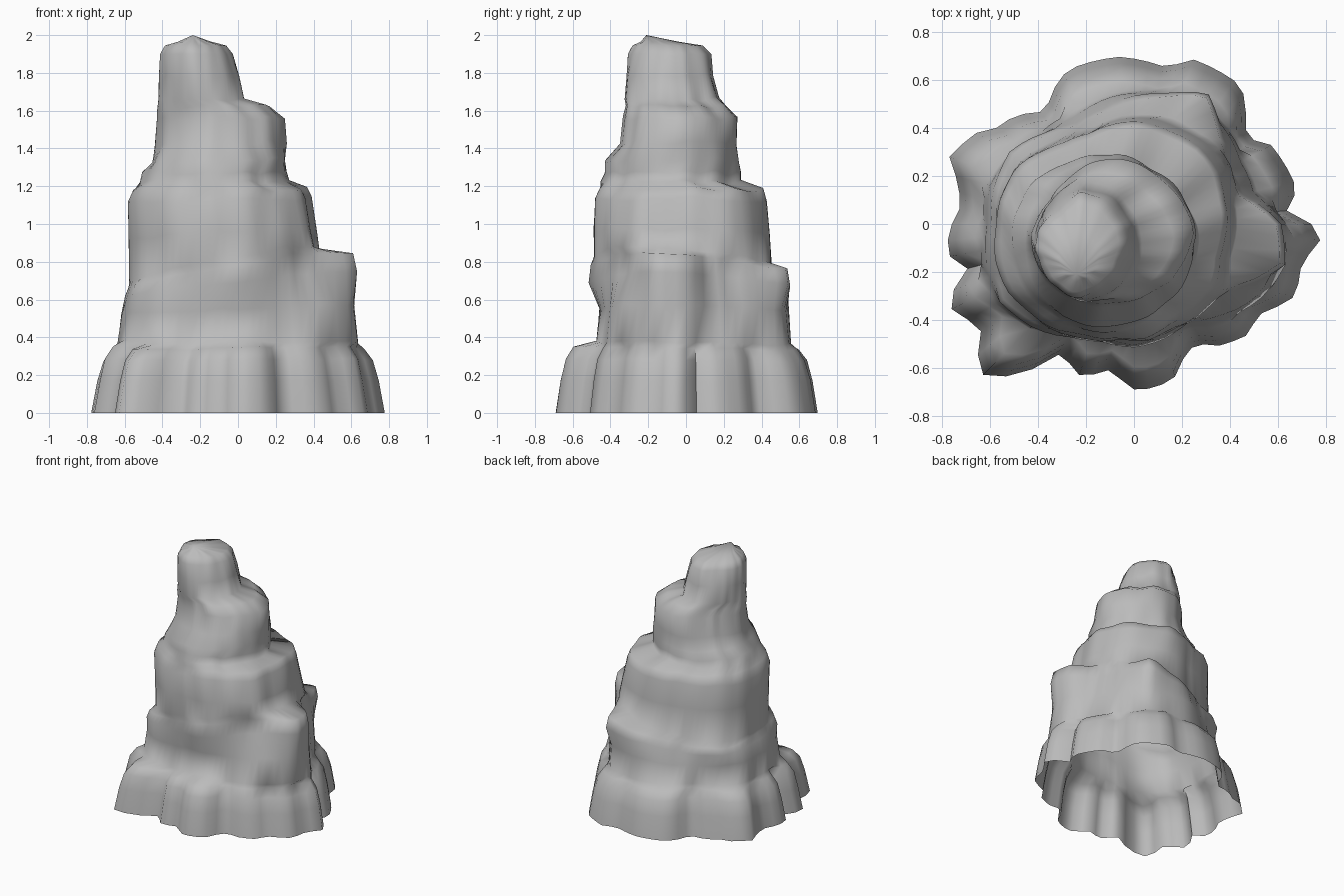
import bpy, bmesh
from math import sin, cos, pi, radians
from mathutils import Vector, noise

default_cube = bpy.data.objects.get("Cube")
if default_cube:
    bpy.data.objects.remove(default_cube, do_unlink=True)

COLUMNS = 72

# Radii in hundredths at equal angles, counter-clockwise from +x
foot = [74, 64, 68, 69, 68, 67, 66, 61, 61, 66, 71, 73,
        73, 73, 73, 69, 67, 68, 69, 70, 70, 70, 70, 69,
        66, 62, 61, 65, 68, 70, 76, 79, 82, 77, 74, 73,
        76, 78, 78, 72, 80, 84, 80, 78, 85, 89, 83, 74,
        63, 64, 67, 65, 62, 65, 69, 69, 68, 66, 60, 57,
        58, 62, 64, 66, 65, 65, 69, 73, 73, 72, 74, 78]
lower = [63, 53, 53, 56, 60, 57, 56, 55, 53, 54, 60, 64,
         63, 66, 66, 62, 53, 48, 47, 47, 49, 55, 61, 65]
ledge = [61, 47, 46, 52, 62, 57, 53, 50, 49, 54, 60, 60,
         59, 61, 65, 60, 54, 51, 52, 50, 47, 46, 52, 65]
middle = [46, 47, 50, 50, 48, 47, 45, 42, 43, 46, 49, 50,
          50, 51, 51, 49, 48, 45, 44, 46, 45, 46, 48, 45]
upper = [37, 36, 36, 37, 39, 42, 42, 40, 38, 37, 35, 35]
bench = [35, 34, 33, 33, 33, 34, 35, 37, 39, 38, 37, 36]
shoulder = [35, 32, 31, 31, 29, 28, 33, 32, 30, 29, 30, 32]
spire = [24, 24, 25, 26, 24, 22, 23, 22, 23, 25, 25, 24]
summit = [19, 19, 21, 22, 18, 18, 19, 19, 20, 22, 19, 18]

# Each level: height, centre x, centre y, outline, scale, height swing
levels = [
    (0, 0, 0, foot, 1, 0),
    (.17, 0, 0, foot, .96, 0),
    (.28, 0, 0, foot, .92, 0),
    (.34, 0, 0, foot, .86, 0),
    (.37, 0, 0, lower, 1, 0),
    (.54, 0, 0, lower, .97, .03),
    (.67, 0, 0, ledge, 1, .07),
    (.745, 0, 0, ledge, .97, .1),
    (.78, -.05, -.02, middle, 1.05, .1),
    (.95, -.06, -.03, middle, 1.03, .03),
    (1.12, -.08, -.03, middle, 1, .01),
    (1.18, -.08, -.03, middle, .95, 0),
    (1.22, -.1, -.08, upper, 1, 0),
    (1.27, -.1, -.07, upper, .97, 0),
    (1.33, -.1, -.05, bench, 1, .01),
    (1.42, -.1, -.05, shoulder, 1.03, .01),
    (1.56, -.1, -.04, shoulder, 1, 0),
    (1.62, -.14, -.06, shoulder, .88, .01),
    (1.66, -.2, -.08, spire, .98, 0),
    (1.78, -.21, -.09, spire, .9, 0),
    (1.9, -.22, -.09, summit, 1, 0),
    (1.945, -.225, -.1, summit, .84, 0),
    (1.965, -.23, -.14, summit, .45, 0),
]


def radius_at(outline, turn):
    """Cyclic blend between neighbouring radii; turn runs from 0 to 1."""
    place = turn * len(outline)
    i = int(place)
    near = outline[i % len(outline)]
    far = outline[(i + 1) % len(outline)]
    return (near + (far - near) * (place - i)) / 100


def ring_points(level):
    height, cx, cy, outline, scale, swing = level
    points = []
    for column in range(COLUMNS):
        turn = column / COLUMNS
        angle = turn * 2 * pi
        direction = Vector((cos(angle), sin(angle), 0))
        # Slight weathering that fades out at the ground
        roughness = noise.noise(direction * 3 + Vector((0, 0, height * 4)))
        weather = min(height, .4) * roughness
        radius = radius_at(outline, turn) * scale + weather * .03
        # Ledges rise toward the buttress on the front left
        lift = swing * cos(angle + .4) + weather * .06 * (height < 1.8)
        points.append(Vector((cx, cy, height + lift)) + direction * radius)
    return points


def build_rock():
    bm = bmesh.new()
    rings = [[bm.verts.new(p) for p in ring_points(level)] for level in levels]
    for low, high in zip(rings, rings[1:]):
        for i in range(COLUMNS):
            j = (i + 1) % COLUMNS
            bm.faces.new((low[i], low[j], high[j], high[i]))
    # Close the peak, leave the underside open
    peak = bm.verts.new((-.24, -.21, 2))
    top = rings[-1]
    for i in range(COLUMNS):
        bm.faces.new((top[i], top[(i + 1) % COLUMNS], peak))
    mesh = bpy.data.meshes.new("rock_spire")
    bm.to_mesh(mesh)
    bm.free()
    return mesh


# Plain grey stone
stone = bpy.data.materials.new("grey_stone")
stone.use_nodes = True
grey = (.5, .5, .5, 1)
stone.diffuse_color = grey
stone.node_tree.nodes["Principled BSDF"].inputs["Base Color"].default_value = grey

rock = bpy.data.objects.new("rock_spire", build_rock())
bpy.context.collection.objects.link(rock)
rock.data.materials.append(stone)
bpy.context.view_layer.objects.active = rock
rock.select_set(True)
bpy.ops.object.shade_smooth_by_angle(angle=radians(75))
